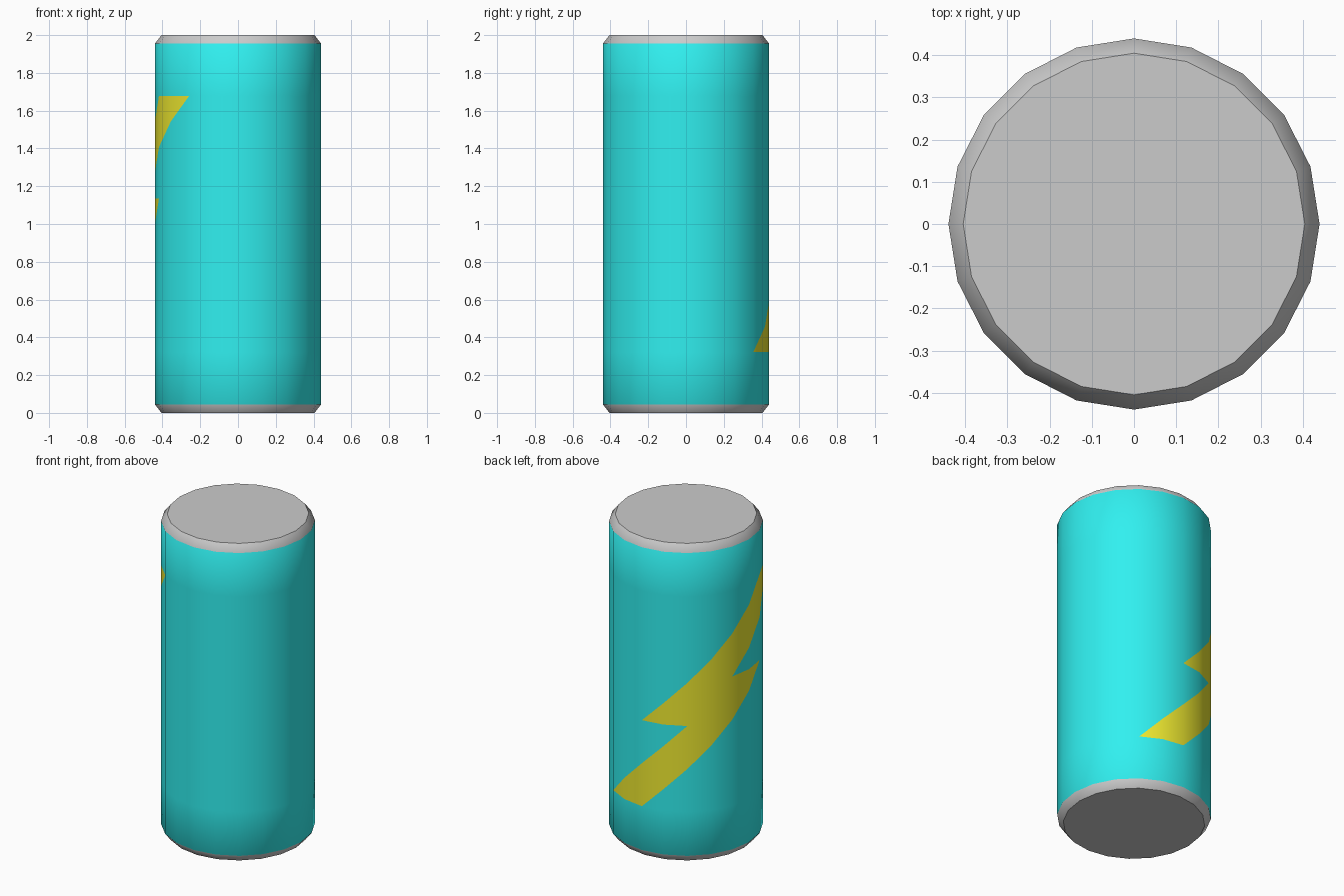
import bpy, bmesh, math

if "Cube" in bpy.data.objects:
    bpy.data.objects.remove(bpy.data.objects["Cube"])

SIDES = 20
R, R_CAP = 0.44, 0.405          # body radius, cap radius
STEP = 0.1357                   # bolt climbs one step per side
Z0 = 1.0 - 5 * STEP             # bottom of the bolt


def material(name, rgb):
    m = bpy.data.materials.new(name)
    m.diffuse_color = (*rgb, 1)
    m.use_nodes = True
    m.node_tree.nodes["Principled BSDF"].inputs["Base Color"].default_value = m.diffuse_color
    return m


def in_bolt(col, row):
    """Two slanted bars, overlapping in height, make the lightning bolt."""
    d = col - row
    return (3 < d < 5 and 0 < row < 6) or (1 < d < 3 and 4 < row < 10)


bm = bmesh.new()

# Rings from bottom to top: chamfer, bolt rows, chamfer
profile = [(R_CAP, 0), (R, 0.045)]
profile += [(R, Z0 + k * STEP) for k in range(11)]
profile += [(R, 1.955), (R_CAP, 2.0)]
rings = []
for r, z in profile:
    rings.append([bm.verts.new((r * math.cos(a), r * math.sin(a), z))
                  for a in (2 * math.pi * i / SIDES for i in range(SIDES))])


def face(verts, slot, smooth=True):
    f = bm.faces.new(verts)
    f.material_index = slot
    f.smooth = smooth


# Wall: grey chamfers, teal body, bolt cells split along their diagonal
last = len(rings) - 2
for j in range(last + 1):
    row = j - 2
    for i in range(SIDES):
        n = (i + 1) % SIDES
        a, b, c, d = rings[j][i], rings[j][n], rings[j + 1][n], rings[j + 1][i]
        if 0 <= row < 10:
            low = in_bolt(i + 2 / 3, row + 1 / 3)
            high = in_bolt(i + 1 / 3, row + 2 / 3)
            if low != high:
                face((a, b, c), 2 if low else 1)
                face((a, c, d), 2 if high else 1)
            else:
                face((a, b, c, d), 2 if low else 1)
        else:
            face((a, b, c, d), 0 if j in (0, last) else 1)

# Flat end caps with sharp borders
face(rings[0][::-1], 0, False)
face(rings[-1], 0, False)
for ring in (rings[0], rings[-1]):
    for i in range(SIDES):
        bm.edges.get((ring[i], ring[(i + 1) % SIDES])).smooth = False

mesh = bpy.data.meshes.new("can")
bm.to_mesh(mesh)
bm.free()
for m in (material("grey_metal", (0.8, 0.8, 0.8)),
          material("teal", (0.03, 0.87, 0.87)),
          material("yellow", (0.87, 0.83, 0.03))):
    mesh.materials.append(m)
can = bpy.data.objects.new("can", mesh)
bpy.context.collection.objects.link(can)
